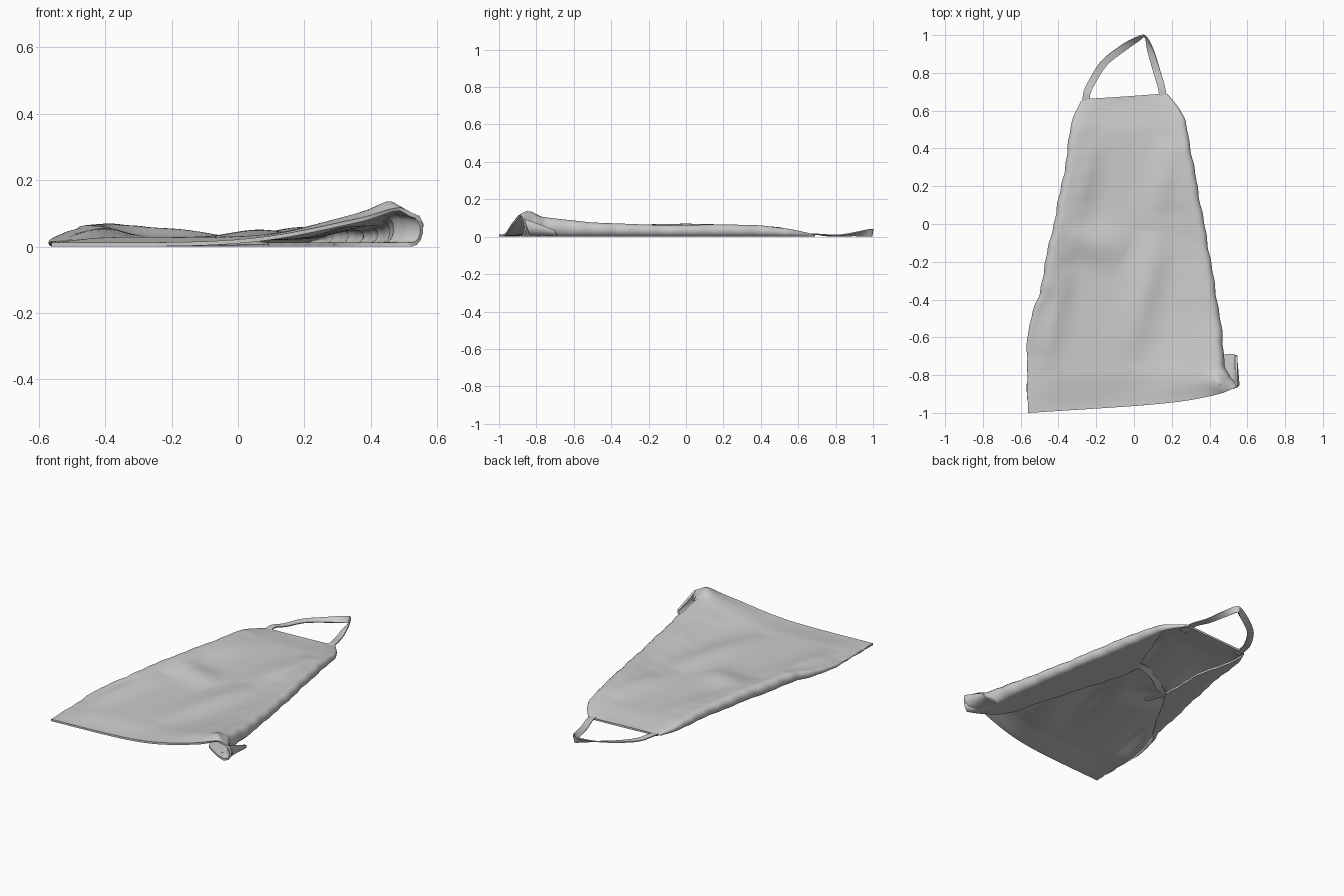
import bpy, bmesh, math
from mathutils import Vector

if "Cube" in bpy.data.objects:
    bpy.data.objects.remove(bpy.data.objects["Cube"])

T = 0.012          # cloth thickness
Z0 = T / 2         # mid-plane height of cloth lying on the ground


def lerp_table(tab, y):
    """Linear interpolation in a list of (key, value)."""
    if y <= tab[0][0]:
        return tab[0][1]
    for (a, p), (b, q) in zip(tab, tab[1:]):
        if y <= b:
            return p + (q - p) * (y - a) / (b - a)
    return tab[-1][1]


def smooth(t):
    t = max(0.0, min(1.0, t))
    return t * t * (3 - 2 * t)


def grid_object(name, rows, thickness):
    """Loft rows of points into a thick smooth sheet."""
    bm = bmesh.new()
    vs = [[bm.verts.new(p) for p in r] for r in rows]
    for a, b in zip(vs, vs[1:]):
        for i in range(len(a) - 1):
            bm.faces.new((a[i], a[i + 1], b[i + 1], b[i]))
    bmesh.ops.remove_doubles(bm, verts=bm.verts, dist=0.0015)
    bmesh.ops.recalc_face_normals(bm, faces=bm.faces)
    me = bpy.data.meshes.new(name)
    bm.to_mesh(me)
    bm.free()
    ob = bpy.data.objects.new(name, me)
    bpy.context.collection.objects.link(ob)
    mod = ob.modifiers.new("thickness", 'SOLIDIFY')
    mod.thickness = thickness
    mod.offset = 0
    bpy.context.view_layer.objects.active = ob
    ob.select_set(True)
    bpy.ops.object.modifier_apply(modifier=mod.name)
    bpy.ops.object.shade_smooth_by_angle(angle=math.radians(50))
    ob.select_set(False)
    return ob


# side outlines, roll heights and widths of the tucked-under flaps, by y
LEFT_X = [(-1, -.562), (-.6, -.56), (-.47, -.535), (-.38, -.495), (-.2, -.465), (0, -.42),
          (.2, -.38), (.35, -.35), (.5, -.335), (.57, -.315), (.66, -.27)]
LEFT_H = [(-1, Z0), (-.7, .012), (-.47, .036), (-.33, .058), (0, .064), (.35, .056),
          (.5, .045), (.57, .028), (.66, Z0)]
LEFT_F = [(-.47, 0), (-.24, .1), (0, .19), (.3, .13), (.59, .02), (.63, 0)]
RIGHT_X = [(-.86, .553), (-.82, .51), (-.76, .475), (-.6, .465), (-.4, .435), (-.1, .385),
           (.2, .33), (.4, .295), (.55, .265), (.61, .235), (.69, .17)]
RIGHT_H = [(-.86, .095), (-.8, .105), (-.7, .092), (-.5, .07), (-.1, .055), (.2, .06),
           (.4, .055), (.55, .036), (.62, .022), (.69, Z0)]
RIGHT_F = [(-.86, .04), (-.76, .12), (-.68, .165), (.04, .27), (.17, .24), (.53, .03), (.6, 0)]

# creases: start x, y, end x, y, width, height
CREASES = [(-.42, -.0, -.04, -.16, .09, .026), (-.03, -.72, .16, .05, .08, .022),
           (.1, -.05, .2, .45, .08, .022), (-.49, -.75, -.38, -.2, .08, .022),
           (-.32, .0, -.2, .5, .08, .014), (.3, -.8, .34, -.1, .08, .01)]


def crease_height(x, y):
    """Soft ridges that fade out towards both ends."""
    z = 0
    for x0, y0, x1, y1, w, h in CREASES:
        a, d, p = Vector((x0, y0)), Vector((x1 - x0, y1 - y0)), Vector((x, y))
        t = max(0, min(1, (p - a).dot(d) / d.length_squared))
        z += h * math.sin(math.pi * t) * math.exp(-((p - a - d * t).length / w) ** 2)
    return z


# apron body: each row runs flap - roll - top - roll - flap
NV, NT, NA, NF = 110, 64, 7, 8
rows = []
for j in range(NV + 1):
    v = j / NV
    yl = -1 + 1.66 * v
    amp = .07 * (1 - v) + .03 * v
    lip = .07 * (1 - v) ** 8
    yr = yl + amp + lip
    wob = .004 * smooth(min(v, 1 - v) * 8)
    xl = lerp_table(LEFT_X, yl) + wob * math.sin(yl * 41) * math.sin(yl * 17)
    xr = lerp_table(RIGHT_X, yr) + wob * math.sin(yr * 37) * math.sin(yr * 13)
    hl, hr = lerp_table(LEFT_H, yl), lerp_table(RIGHT_H, yr)
    base = Z0 + .017 * smooth(min(v, 1 - v) / .12)
    inner_w = .10 + .25 * (1 - v) ** 5

    def side(x, h, f, s):
        """Flap and roll from the inner hem up to the top, s = inward direction."""
        ry = (h - Z0) / 2
        rx = min(ry, .03)
        inner = max(f, rx)
        pts = [(x + s * (inner + (rx - inner) * i / NF), Z0) for i in range(NF)]
        for i in range(NA + 1):
            a = math.pi * i / NA
            pts.append((x + s * rx * (1 - math.sin(a)), Z0 + ry * (1 - math.cos(a))))
        return pts, x + s * rx

    lpts, tl = side(xl, hl, lerp_table(LEFT_F, yl), 1)
    rpts, tr = side(xr, hr, lerp_table(RIGHT_F, yr), -1)
    top = []
    for i in range(1, NT):
        x = tl + (tr - tl) * i / NT
        dl, dr = x - tl, tr - x
        z = base + (hl - base) * math.exp(-(dl / .1) ** 2) + (hr - base) * math.exp(-(dr / inner_w) ** 2)
        fade = smooth(min(dl, dr) / .12) * smooth(min(v, 1 - v) / .08)
        z += fade * crease_height(x, yl + amp * .5)
        # raised peak over the curled corner
        yy = yl + (amp + lip) * (x - xl) / (xr - xl)
        z += .034 * math.exp(-((x - .475) / .07) ** 2 - ((yy + .83) / .05) ** 2) * smooth(dr / .03)
        top.append((x, max(z, Z0)))
    row = []
    for x, z in lpts + top + rpts[::-1]:
        t = max(0, min(1, (x - xl) / (xr - xl)))
        row.append((x, yl + amp * t + lip * t ** 6, z))
    rows.append(row)
grid_object("apron_body", rows, T)

# curled hem corner sticking out at the lower right
LIP_FRONT = [(.46, .007), (.5, .008), (.53, .015), (.548, .035), (.553, .065), (.54, .092)]
LIP_BACK = [(.44, .008), (.48, .007), (.51, .008), (.53, .012), (.54, .022), (.542, .035)]
rows = []
for j in range(13):
    t = j / 12
    rows.append([(a[0] * (1 - t) + b[0] * t, -.865 + .01 * (5 - i) * (1 - t) + (.178 - .004 * abs(i - 2)) * t,
                  a[1] * (1 - t) + b[1] * t)
                 for i, (a, b) in enumerate(zip(LIP_FRONT, LIP_BACK))])
grid_object("curled_hem_corner", rows, T)


def ribbon(name, path, width, thickness=.006):
    """Flat strap through (x, y, z, tilt) points; tilt 1 stands it on edge."""
    P = [Vector(p) for p in path]
    P = [2 * P[0] - P[1]] + P + [2 * P[-1] - P[-2]]
    line = []
    for k in range(1, len(P) - 2):
        a, b, c, d = P[k - 1:k + 3]
        for i in range(8):
            t = i / 8
            line.append(.5 * (2 * b + (c - a) * t + (2 * a - 5 * b + 4 * c - d) * t * t
                              + (3 * b - a - 3 * c + d) * t ** 3))
    line.append(P[-2])
    rows = []
    for k, p in enumerate(line):
        d = line[min(k + 1, len(line) - 1)] - line[max(k - 1, 0)]
        n = Vector((-d.y, d.x, 0)).normalized()
        ang = p.w * math.pi / 2
        side = n * math.cos(ang) + Vector((0, 0, math.sin(ang)))
        c = p.xyz
        c.z = max(c.z, thickness / 2 + abs(side.z) * width / 2)
        rows.append([c + side * width * s for s in (-.5, 0, .5)])
    return grid_object(name, rows, thickness)


# neck strap and waist ties
ribbon("neck_strap", [(-.25, .62, .005, 0), (-.25, .69, .014, 0), (-.215, .765, .005, 0),
                      (-.155, .855, .012, .1), (-.06, .93, .015, .25), (.02, .98, .02, .6),
                      (.06, .992, .02, .9), (.09, .91, .015, .35), (.12, .81, .006, .1),
                      (.148, .71, .012, 0), (.155, .62, .005, 0)], .038)
ribbon("left_waist_tie", [(-.26, 0, .008, 0), (-.18, .02, .012, .1), (-.08, .09, .012, .4),
                          (.02, .14, .01, .3), (.12, .17, .005, 0)], .036)
ribbon("left_tie_end", [(-.25, .03, .005, 0), (-.215, -.04, .006, 0), (-.18, -.12, .005, 0)], .036)
ribbon("right_waist_tie", [(.09, .15, .004, 0), (.12, .09, .004, 0), (.17, .02, .004, 0)], .036)
